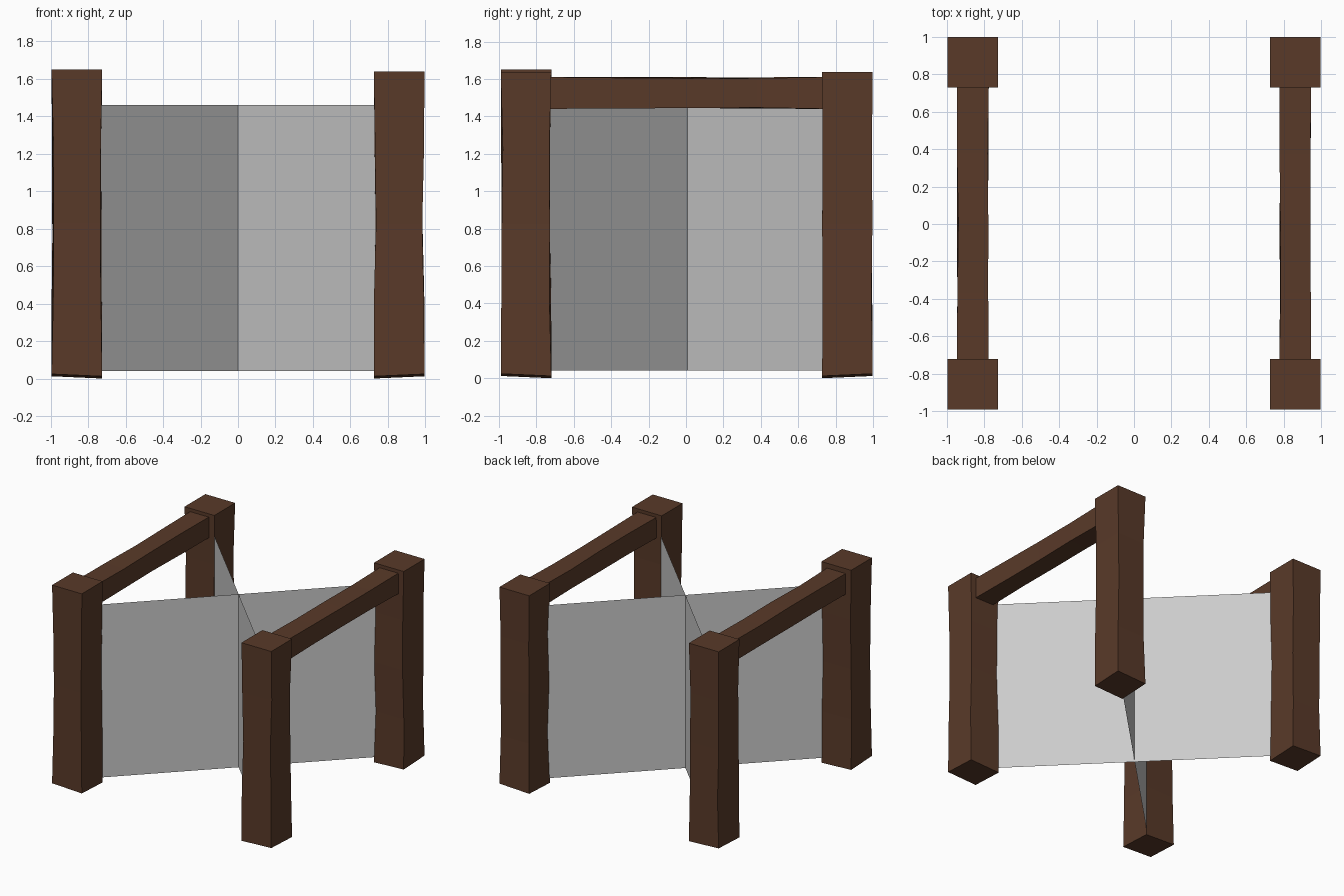
import bpy, bmesh, random
from mathutils import Vector

if "Cube" in bpy.data.objects:
    bpy.data.objects.remove(bpy.data.objects["Cube"])

random.seed(4)
wood = bpy.data.materials.new("dark_wood")
wood.diffuse_color = (0.10, 0.042, 0.022, 1)
wood.use_nodes = True
wood.node_tree.nodes["Principled BSDF"].inputs["Base Color"].default_value = wood.diffuse_color


def make_object(name, bm, mat=None):
    bmesh.ops.recalc_face_normals(bm, faces=bm.faces)
    mesh = bpy.data.meshes.new(name)
    bm.to_mesh(mesh)
    bm.free()
    if mat:
        mesh.materials.append(mat)
    obj = bpy.data.objects.new(name, mesh)
    bpy.context.collection.objects.link(obj)
    return obj


def rough_bar(name, start, end, u, v, half, wobble, segments=4):
    """Square timber swept from start to end, hand-hewn along its length."""
    bm = bmesh.new()
    start, end, u, v = map(Vector, (start, end, u, v))
    rings = []
    for i in range(segments + 1):
        c = start.lerp(end, i / segments)
        amount = wobble if 0 < i < segments else 0
        ring = []
        for a, b in ((-1, -1), (1, -1), (1, 1), (-1, 1)):
            du = a * (half - amount * random.random())
            dv = b * (half - amount * random.random())
            ring.append(bm.verts.new(c + u * du + v * dv))
        rings.append(ring)
    for r, s in zip(rings, rings[1:]):
        for i in range(4):
            j = (i + 1) % 4
            bm.faces.new((r[i], r[j], s[j], s[i]))
    bm.faces.new(rings[0])
    bm.faces.new(rings[-1])
    return bm


# Corner posts, with feet slanting slightly down toward the middle
for sx, side in ((-1, "left"), (1, "right")):
    for sy, end in ((-1, "front"), (1, "back")):
        y = -0.855 if sy < 0 else 0.863
        top = 1.65 if (sx, sy) == (-1, -1) else 1.637
        bm = rough_bar("post", (sx * 0.86, y, 0.012), (sx * 0.86, y, top),
                       (1, 0, 0), (0, 1, 0), 0.135, 0.012)
        for vert in bm.verts:
            if vert.co.z < 0.1:
                inward = (vert.co.x * sx < 0.86) + (vert.co.y * sy < 0.86)
                vert.co.z = 0.024 - 0.012 * inward
        make_object(f"{end}_{side}_post", bm, wood)

    # Side rail joining the front and back posts
    bm = rough_bar("rail", (sx * 0.86, -0.74, 1.525), (sx * 0.86, 0.75, 1.525),
                   (1, 0, 0), (0, 0, 1), 0.085, 0.008)
    make_object(f"{side}_rail", bm, wood)

# Two thin diagonal panels crossing in the middle
for s, name in ((1, "diagonal_panel_a"), (-1, "diagonal_panel_b")):
    bm = bmesh.new()
    bm.faces.new([bm.verts.new((x, s * x + 0.008, z)) for x, z in
                  ((-0.75, 0.04), (0.75, 0.04), (0.75, 1.46), (-0.75, 1.46))])
    make_object(name, bm)
